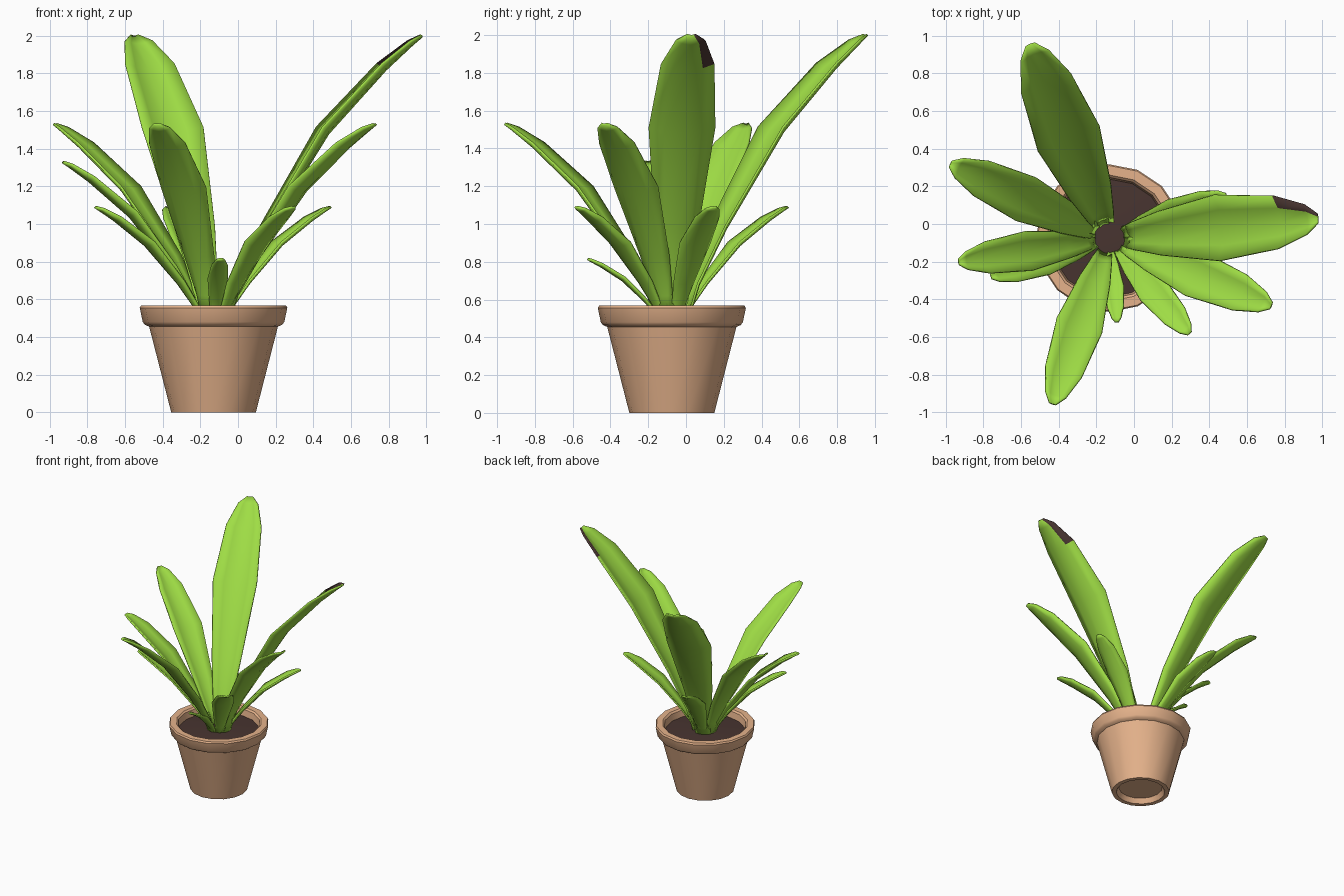
import bpy, bmesh, math
from mathutils import Vector

if "Cube" in bpy.data.objects:
    bpy.data.objects.remove(bpy.data.objects["Cube"])

CX, CY, SOIL_Z = -0.13, -0.075, 0.5


def material(name, rgb):
    m = bpy.data.materials.new(name)
    m.diffuse_color = (*rgb, 1)
    m.use_nodes = True
    m.node_tree.nodes["Principled BSDF"].inputs["Base Color"].default_value = m.diffuse_color
    return m


clay = material("clay", (0.79, 0.45, 0.26))
earth = material("earth", (0.065, 0.035, 0.03))
green = material("leaf_green", (0.35, 0.73, 0.06))


def make_object(name, bm, mats, angle):
    bmesh.ops.recalc_face_normals(bm, faces=bm.faces)
    me = bpy.data.meshes.new(name)
    bm.to_mesh(me)
    bm.free()
    for m in mats:
        me.materials.append(m)
    ob = bpy.data.objects.new(name, me)
    ob.location = (CX, CY, 0)
    bpy.context.collection.objects.link(ob)
    bpy.ops.object.select_all(action='DESELECT')
    ob.select_set(True)
    bpy.context.view_layer.objects.active = ob
    bpy.ops.object.shade_smooth_by_angle(angle=math.radians(angle))
    return ob


def lathe(name, profile, mat, sides=16):
    bm = bmesh.new()
    vs = [bm.verts.new((r, 0, z)) for r, z in profile]
    es = [bm.edges.new(p) for p in zip(vs, vs[1:])]
    bmesh.ops.spin(bm, geom=vs + es, axis=(0, 0, 1), cent=(0, 0, 0),
                   angle=2 * math.pi, steps=sides)
    bmesh.ops.remove_doubles(bm, verts=bm.verts, dist=1e-4)
    return make_object(name, bm, [mat], 35)


# Pot with a stepped rim and recessed underside
lathe("pot", [(0, 0.04), (0.17, 0.04), (0.19, 0), (0.225, 0), (0.342, 0.455),
              (0.365, 0.465), (0.376, 0.48), (0.392, 0.555), (0.385, 0.568),
              (0.335, 0.568), (0.322, 0.555), (0.31, 0.48)], clay)

# Soil, slightly mounded
lathe("soil", [(0, SOIL_Z + 0.015), (0.17, SOIL_Z + 0.01), (0.316, SOIL_Z)], earth)

# Leaf shape: fraction along reach, fraction of height, fraction of width
LEAF = [(0, -0.02, 0.3), (0.06, 0.12, 0.42), (0.2, 0.32, 0.66), (0.5, 0.665, 1),
        (0.8, 0.89, 0.8), (0.945, 0.975, 0.45), (1, 1, 0.14)]
ACROSS = (-1, -0.55, 0, 0.55, 1)


def leaf(name, degrees, reach, top, half_width, dry_tip=False):
    a = math.radians(degrees)
    out = Vector((math.cos(a), math.sin(a), 0))
    side = Vector((-math.sin(a), math.cos(a), 0))
    up = Vector((0, 0, 1))
    r0 = 0.07
    path = [out * (r0 + (reach - r0) * t) + up * (SOIL_Z + (top - SOIL_Z) * h)
            for t, h, _ in LEAF]
    bm = bmesh.new()
    rings = []
    for i, p in enumerate(path):
        tangent = (path[min(i + 1, len(path) - 1)] - path[max(i - 1, 0)]).normalized()
        normal = tangent.cross(side).normalized()
        if normal.z < 0:
            normal.negate()
        w = half_width * LEAF[i][2]
        rings.append([bm.verts.new(p + side * u * w + normal * 0.32 * w * (u * u - 0.5))
                      for u in ACROSS])
    for i, (lo, hi) in enumerate(zip(rings, rings[1:])):
        for j in range(len(ACROSS) - 1):
            f = bm.faces.new((lo[j], lo[j + 1], hi[j + 1], hi[j]))
            if dry_tip and i >= 4 and j == len(ACROSS) - 2:
                f.material_index = 1
    ob = make_object(name, bm, [green, earth], 60)
    thick = ob.modifiers.new("thickness", 'SOLIDIFY')
    thick.thickness = 0.012
    thick.offset = 0


# Leaves: direction, reach, tip height, half width
leaf("tall_leaf_back", 112.3, 1.11, 2.0, 0.175)
leaf("tall_leaf_right", 5.4, 1.11, 2.0, 0.175, dry_tip=True)
for n, d in enumerate((155, 251, -22.7)):
    leaf(f"medium_leaf_{n + 1}", d, 0.93, 1.53, 0.125)
leaf("medium_leaf_left", 189, 0.81, 1.33, 0.105)
for n, d in enumerate((198, -50, 20, 112)):
    leaf(f"small_leaf_{n + 1}", d, 0.66, 1.09, 0.085)
leaf("tiny_leaf_front", -85, 0.447, 0.815, 0.052)
